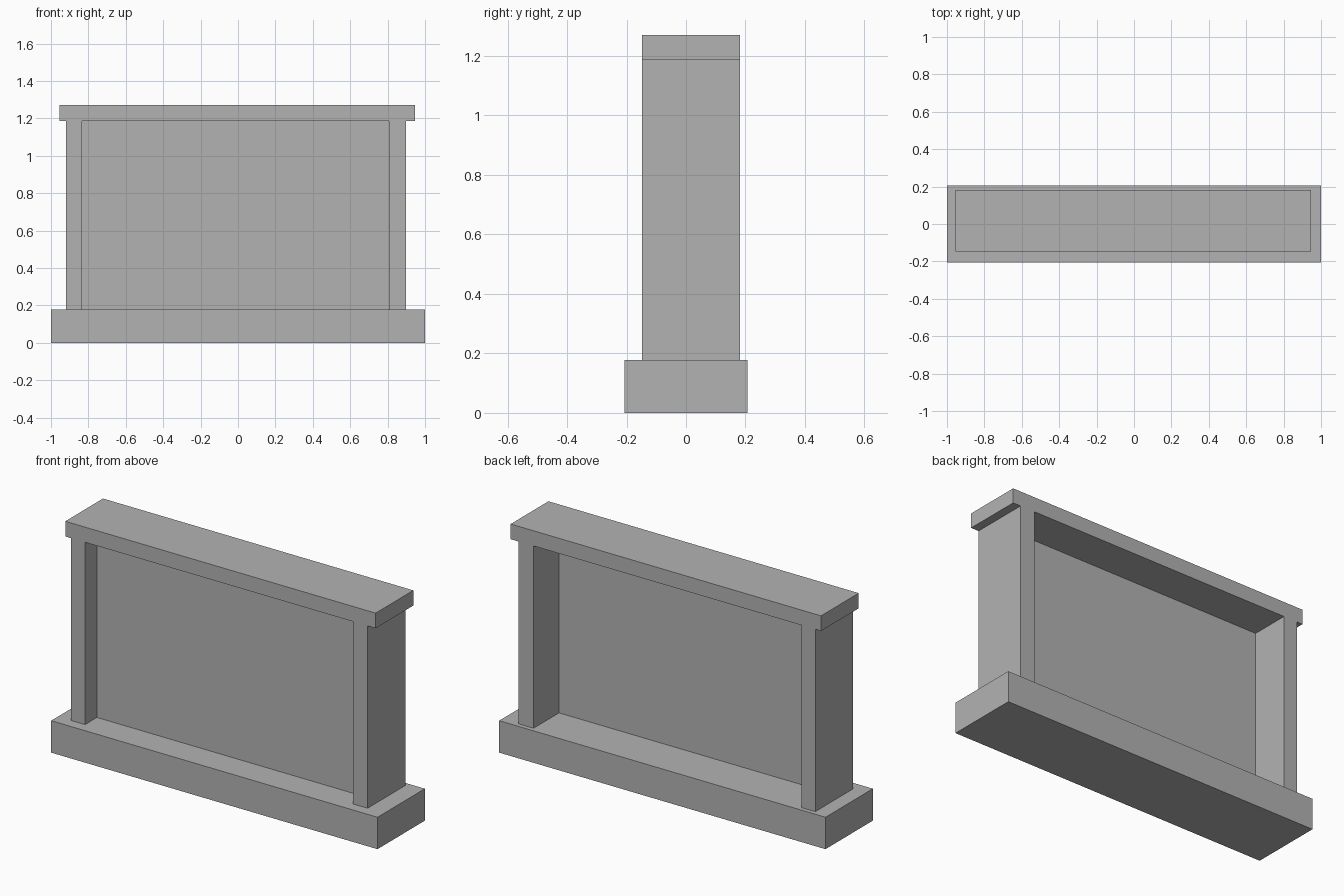
import bpy

if "Cube" in bpy.data.objects:
    bpy.data.objects.remove(bpy.data.objects["Cube"], do_unlink=True)

# Single stone grey
GREY = (0.45, 0.45, 0.45, 1)
stone = bpy.data.materials.new("stone grey")
stone.use_nodes = True
stone.diffuse_color = GREY
stone.node_tree.nodes["Principled BSDF"].inputs["Base Color"].default_value = GREY


def box(name, x, y, z):
    """Block spanning the given (low, high) range on each axis."""
    spans = (x, y, z)
    bpy.ops.mesh.primitive_cube_add(size=1, location=[(a + b) / 2 for a, b in spans])
    block = bpy.context.object
    block.name = name
    block.scale = [b - a for a, b in spans]
    bpy.ops.object.transform_apply(location=False, rotation=False, scale=True)
    block.data.materials.append(stone)
    return block


BASE_TOP, SLAB_BOTTOM = 0.177, 1.187
DEPTH = (-0.148, 0.182)
RISE = (BASE_TOP, SLAB_BOTTOM)

# Plinth and top slab
box("base", (-1, 1), (-0.207, 0.207), (0, BASE_TOP))
box("top_slab", (-0.955, 0.947), DEPTH, (SLAB_BOTTOM, 1.271))

# Side posts
box("right_post", (-0.92, -0.834), DEPTH, RISE)
box("left_post", (0.807, 0.898), DEPTH, RISE)

# Thin panel recessed between the posts
box("panel", (-0.834, 0.807), (-0.044, -0.041), RISE)
